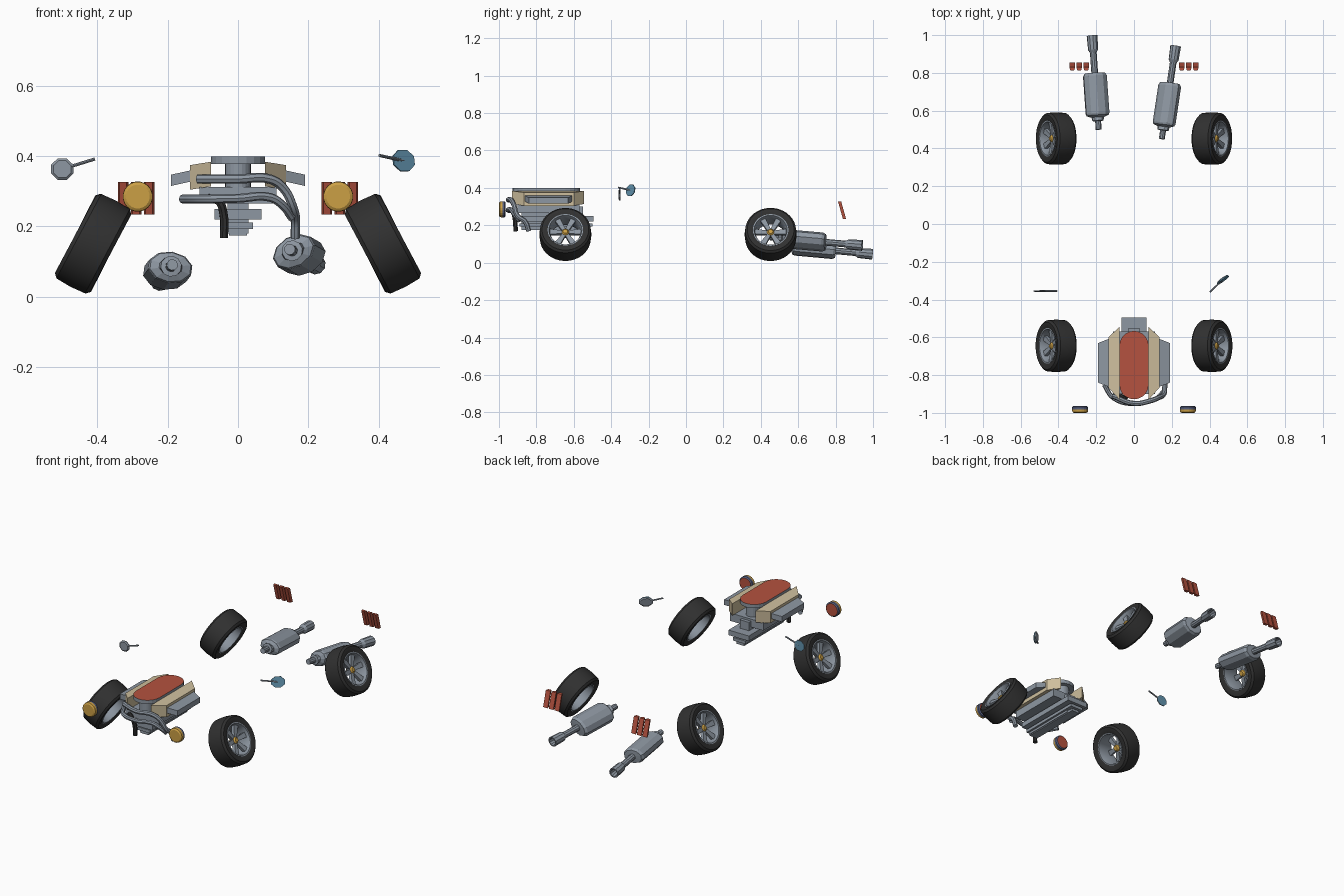
import bpy, bmesh, math
from mathutils import Matrix, Vector

if "Cube" in bpy.data.objects:
    bpy.data.objects.remove(bpy.data.objects["Cube"])


def material(name, rgb):
    m = bpy.data.materials.new(name)
    m.diffuse_color = (*rgb, 1)
    m.use_nodes = True
    m.node_tree.nodes["Principled BSDF"].inputs["Base Color"].default_value = m.diffuse_color
    return m


STEEL = material("steel grey", (0.27, 0.31, 0.36))
RUBBER = material("black rubber", (0.03, 0.03, 0.03))
RED = material("brick red", (0.46, 0.085, 0.05))
TAN = material("tan cover", (0.62, 0.52, 0.34))
GOLD = material("gold", (0.60, 0.35, 0.06))
BLUE = material("mirror blue", (0.12, 0.29, 0.42))
NAVY = material("slate blue", (0.09, 0.11, 0.20))


def finish(name, bm, mats, M=Matrix(), smooth=False, rule=None):
    """Turn a bmesh into an object; rule(face) picks a material slot."""
    bm.transform(M)
    bmesh.ops.recalc_face_normals(bm, faces=bm.faces)
    bm.normal_update()
    if rule:
        for f in bm.faces:
            f.material_index = rule(f)
    me = bpy.data.meshes.new(name)
    bm.to_mesh(me)
    bm.free()
    ob = bpy.data.objects.new(name, me)
    bpy.context.collection.objects.link(ob)
    for m in mats:
        me.materials.append(m)
    if smooth:
        bpy.ops.object.select_all(action='DESELECT')
        ob.select_set(True)
        bpy.context.view_layer.objects.active = ob
        bpy.ops.object.shade_smooth_by_angle(angle=math.radians(35))
    return ob


def lathe(profile, n, closed=False, sy=1.0, sz=1.0):
    """Revolve (x, radius) pairs around the x axis; open profiles get caps."""
    bm = bmesh.new()
    rings = []
    for x, r in profile:
        angles = [2 * math.pi * (i + 0.5) / n for i in range(n)]
        rings.append([bm.verts.new((x, r * sy * math.cos(a), r * sz * math.sin(a))) for a in angles])
    pairs = list(zip(rings, rings[1:]))
    if closed:
        pairs.append((rings[-1], rings[0]))
    for a, b in pairs:
        for i in range(n):
            j = (i + 1) % n
            bm.faces.new((a[i], a[j], b[j], b[i]))
    if not closed:
        bm.faces.new(rings[0])
        bm.faces.new(rings[-1])
    return bm


def prism(poly, z0, z1, slope=0.0, x0=0.0):
    """Extrude an xy outline; slope lowers it with distance from x0."""
    bm = bmesh.new()
    drop = lambda x: slope * (abs(x) - x0)
    lo = [bm.verts.new((x, y, z0 - drop(x))) for x, y in poly]
    hi = [bm.verts.new((x, y, z1 - drop(x))) for x, y in poly]
    bm.faces.new(lo)
    bm.faces.new(hi)
    for i in range(len(poly)):
        j = (i + 1) % len(poly)
        bm.faces.new((lo[i], lo[j], hi[j], hi[i]))
    return bm


def rect(w, y0, y1):
    return [(-w, y0), (w, y0), (w, y1), (-w, y1)]


def stadium(r, y0, y1, n=10):
    pts = []
    for k in range(n + 1):
        a = math.pi * k / n
        pts.append((r * math.cos(a), y1 - r + r * math.sin(a)))
    return pts + [(-x, y0 + y1 - y) for x, y in pts]


def tube(name, pts, r, mat):
    cu = bpy.data.curves.new(name, 'CURVE')
    cu.dimensions = '3D'
    cu.bevel_depth, cu.bevel_resolution = r, 2
    cu.resolution_u, cu.use_fill_caps = 5, True
    sp = cu.splines.new('BEZIER')
    sp.bezier_points.add(len(pts) - 1)
    for b, p in zip(sp.bezier_points, pts):
        b.co = p
        b.handle_left_type = b.handle_right_type = 'AUTO'
    cu.materials.append(mat)
    ob = bpy.data.objects.new(name, cu)
    bpy.context.collection.objects.link(ob)
    bpy.ops.object.select_all(action='DESELECT')
    ob.select_set(True)
    bpy.context.view_layer.objects.active = ob
    bpy.ops.object.convert(target='MESH')
    bpy.ops.object.shade_smooth_by_angle(angle=math.radians(40))


# wheels: tyre, open rim, spokes and gold hub, leaning inwards at the top
TYRE = [(-.05, .09), (-.057, .108), (-.057, .125), (-.046, .136), (0, .139),
        (.046, .136), (.057, .125), (.057, .108), (.05, .09)]
RIM = [(-.053, .092), (-.053, .086), (-.03, .081), (.03, .081), (.053, .088), (.053, .095), (.03, .092)]
for end, y, lean in (("front", -.645, 28), ("rear", .4525, 27)):
    for side, s in (("right", 1), ("left", -1)):
        M = (Matrix.Translation((s * .412, y, .151)) @ Matrix.Diagonal((s, 1, 1, 1))
             @ Matrix.Rotation(-math.radians(lean), 4, 'Y'))
        tag = end + "_" + side
        finish(tag + "_tyre", lathe(TYRE, 40, True), [RUBBER], M, True)
        finish(tag + "_rim", lathe(RIM, 40, True), [STEEL], M, True)
        spokes = lathe([(.008, .026), (.026, .024)], 18)
        for k in range(6):
            sp = prism([(.008, .018), (.028, .018), (.036, .085), (.018, .085)], -.010, .010)
            for v in sp.verts:
                v.co.z *= 1 + (v.co.y - .018) * 8
            sp.transform(Matrix.Rotation(k * math.pi / 3, 4, 'X'))
            tmp = bpy.data.meshes.new("tmp")
            sp.to_mesh(tmp)
            sp.free()
            spokes.from_mesh(tmp)
            bpy.data.meshes.remove(tmp)
        finish(tag + "_spokes", spokes, [STEEL], M)
        finish(tag + "_hub", lathe([(-.008, .014), (0, .019), (.028, .019), (.036, .012)], 12), [GOLD], M)

# engine block: a core with stepped layers below
for name, w, y0, y1, z0, z1 in (
        ("engine_core", .03, -.88, -.55, .18, .30),
        ("engine_deck", .11, -.90, -.57, .265, .312),
        ("engine_crankcase", .067, -.90, -.495, .22, .25),
        ("engine_sump", .042, -.89, -.50, .193, .211),
        ("engine_sump_base", .026, -.88, -.51, .174, .188)):
    finish(name, prism(rect(w, y0, y1), z0, z1), [STEEL])
finish("carburettor", prism(stadium(.037, -.90, -.59), .30, .38), [STEEL])
finish("air_filter", prism(stadium(.077, -.928, -.566), .377, .399), [STEEL, RED],
       rule=lambda f: int(f.normal.z > .9))

# cylinder banks: tan cover and grey exhaust flange on each side
for side, s in (("right", 1), ("left", -1)):
    cover = [(.077, -.545), (.136, -.60), (.136, -.865), (.077, -.93)]
    finish(side + "_valve_cover", prism([(s * x, y) for x, y in cover], .314, .384, .16, .077), [TAN])
    flange = [(.10, -.595), (.19, -.63), (.19, -.84), (.10, -.875)]
    finish(side + "_exhaust_flange", prism([(s * x, y) for x, y in flange], .333, .365, .22, .11), [STEEL])

# pipes wrapping round the engine front
tube("upper_pipe", [(-.115, -.91, .335), (0, -.95, .335), (.09, -.935, .335), (.128, -.92, .31),
                    (.158, -.90, .25), (.163, -.86, .22), (.163, -.84, .168)], .0135, STEEL)
tube("lower_pipe", [(-.158, -.85, .278), (-.11, -.92, .278), (0, -.952, .28), (.09, -.935, .283),
                    (.125, -.92, .262), (.153, -.89, .225)], .0125, STEEL)
tube("hose", [(-.085, -.90, .28), (-.055, -.92, .272), (-.041, -.915, .235), (-.040, -.91, .168)], .0125, RUBBER)

# headlamps and three-bar tail lamps
for side, s in (("right", 1), ("left", -1)):
    M = Matrix.Translation((s * .285, -1, .285)) @ Matrix.Rotation(math.pi / 2, 4, 'Z')
    lamp = lathe([(0, .034), (.005, .042), (.018, .043), (.030, .043), (.036, .037)], 20)
    finish(side + "_headlamp", lamp, [GOLD, NAVY, RED], M,
           rule=lambda f: 0 if f.calc_center_median().y < -.983 else 1 if f.normal.y < .9 else 2)
    for k in range(3):
        x = s * (.253 + .037 * k)
        bar = prism([(x - .010, .826), (x + .010, .826), (x + .015, .843), (x - .015, .843)], .234, .326)
        for v in bar.verts:
            v.co.y += (.28 - v.co.z) * .28
        finish("%s_tail_lamp_%d" % (side, k + 1), bar, [RED])

# exhausts: neck, flattened body, pipe and tip along one axis
EXHAUST = [(0, .016), (.045, .016), (.047, .030), (.065, .034), (.075, .060), (.085, .065), (.285, .065),
           (.30, .056), (.302, .018), (.41, .018), (.425, .027), (.50, .029), (.50, .022), (.45, .018)]
for side, a, b, roll in (("left", (-.187, .50, .091), (-.222, 1.0, .045), -8),
                         ("right", (.147, .45, .135), (.221, .945, .092), 30)):
    a, b = Vector(a), Vector(b)
    d = (b - a).normalized()
    u = d.cross(Vector((0, 0, 1))).normalized()
    R = Matrix((d, u, u.cross(d))).transposed().to_4x4()
    bm = lathe(EXHAUST, 10)
    for v in bm.verts:  # flatten the body only
        if .06 < v.co.x < .301 and math.hypot(v.co.y, v.co.z) > .03:
            v.co.z *= .7
    finish(side + "_exhaust", bm, [STEEL],
           Matrix.Translation(a) @ R @ Matrix.Rotation(math.radians(roll), 4, 'X'))

# mirrors: thin octagonal plates on arms, glass on one face
for side, c, root, n, w in (("left", (-.50, -.355, .363), (-.407, -.355, .392), (0, 1, 0), .034),
                            ("right", (.47, -.295, .387), (.402, -.36, .402), (.6, -.8, .2), .040)):
    n = Vector(n).normalized()
    u = Vector((0, 0, 1)).cross(n).normalized()
    R = Matrix((n, u, n.cross(u))).transposed().to_4x4()
    bm = lathe([(-.006, .8), (-.001, 1), (.004, 1)], 8, False, w, .033)
    glass = lambda f, n=n, s=side: int(f.normal.dot(n) > (.9 if s == "left" else -.5))
    finish(side + "_mirror", bm, [STEEL, BLUE], Matrix.Translation(c) @ R, rule=glass)
    tube(side + "_mirror_arm", [root, c], .0045, STEEL)
